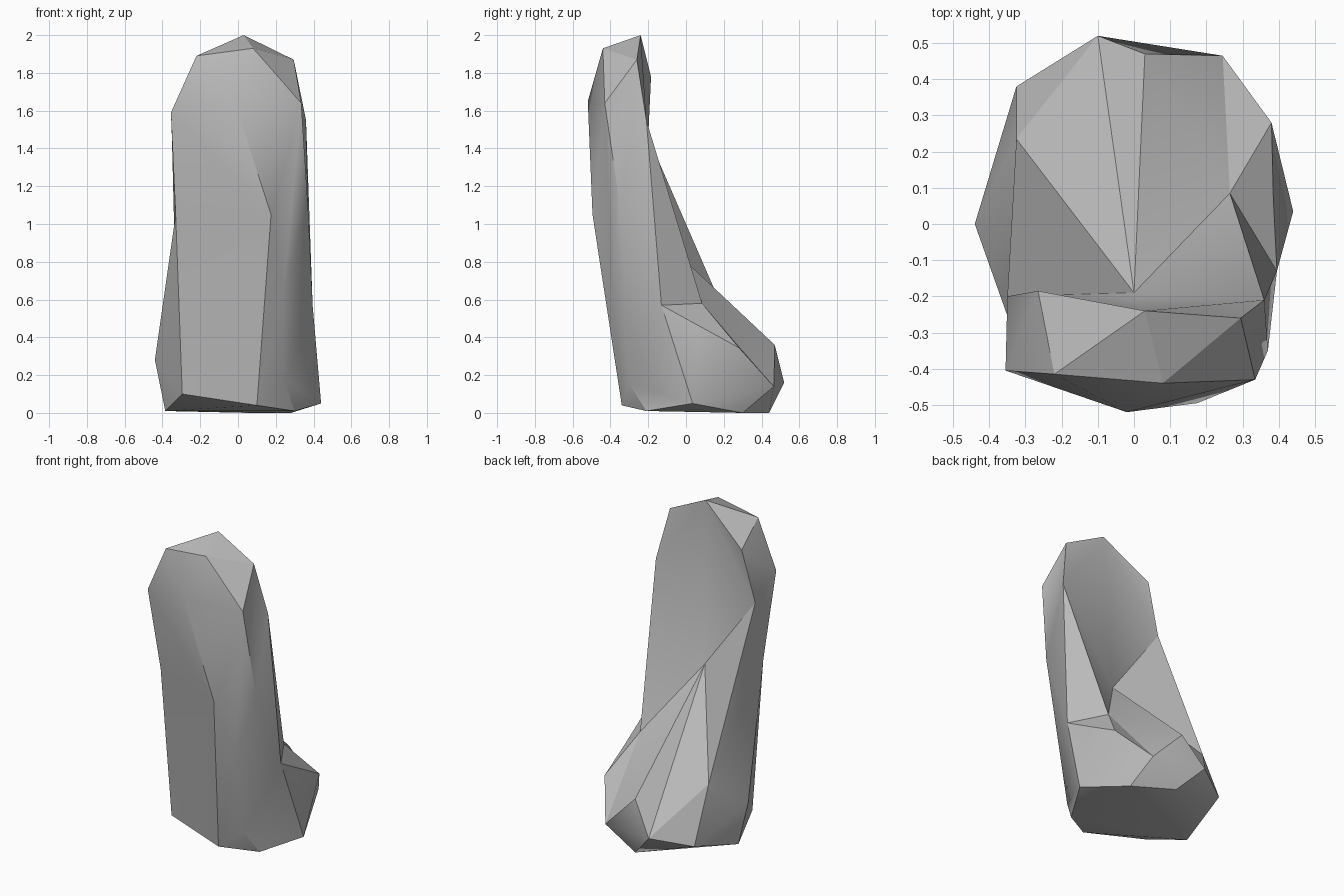
import bpy, bmesh, math
from mathutils import Vector

cube = bpy.data.objects.get("Cube")
if cube:
    bpy.data.objects.remove(cube, do_unlink=True)

# Stone colour
stone = bpy.data.materials.new("stone grey")
stone.use_nodes = True
grey = (0.5, 0.5, 0.5, 1)
stone.diffuse_color = grey
stone.node_tree.nodes["Principled BSDF"].inputs["Base Color"].default_value = grey

# Corners that stay put, grouped by region
crown = [(.03, -.24, 2), (.08, -.44, 1.93), (-.22, -.415, 1.89),
         (.295, -.26, 1.87), (-.265, -.185, 1.78)]
front = [(-.355, -.405, 1.59), (-.02, -.52, 1.65), (.335, -.43, 1.64),
         (-.295, -.25, .1), (.1, -.34, .04)]
base = [(.3, -.21, .01), (-.385, .02, .01), (.05, .44, 0), (.28, .3, 0)]

# Pressed corners: where they end up, and how far out they start (x, y)
pressed_back = [((.36, -.21, 1.55), (0, .3)),
                ((-.35, -.2, 1.46), (0, .3)),
                ((0, -.19, .98), (0, .65)),
                ((.265, .085, .58), (.215, .29)),
                ((-.325, .235, .46), (-.125, .215))]
pressed_heel = [((.03, .47, .36), (0, .13)),
                ((-.1, .52, .16), (0, .1)),
                ((.245, .465, .14), (.03, .08)),
                ((-.325, .38, .115), (-.1, .1)),
                ((.38, .28, .345), (.12, .1))]
pressed_sides = [((.385, .07, .46), (.143, 0)),
                 ((.395, -.13, .57), (.145, 0)),
                 ((.37, -.35, 1.1), (.08, -.03)),
                 ((.44, .035, .05), (.08, 0)),
                 ((-.44, 0, .28), (-.08, 0)),
                 ((-.33, -.31, 1.05), (-.17, 0))]
pressed_front = [((.175, -.495, 1.05), (0, -.08)),
                 ((.24, -.39, .65), (.07, -.13)),
                 ((.25, -.305, .16), (.08, -.09))]


def build_boulder(name):
    bm = bmesh.new()
    for corner in crown + front + base:
        bm.verts.new(corner)
    pressed = []
    for corner, (dx, dy) in pressed_back + pressed_heel + pressed_sides + pressed_front:
        target = Vector(corner)
        pressed.append((bm.verts.new(target + Vector((dx, dy, 0))), target))

    # Skin the convex blank, then press the corners inward
    bmesh.ops.convex_hull(bm, input=bm.verts[:])
    for vert, target in pressed:
        vert.co = target
    loose = [v for v in bm.verts if not v.link_faces]
    bmesh.ops.delete(bm, geom=loose, context='VERTS')
    bmesh.ops.recalc_face_normals(bm, faces=bm.faces[:])

    mesh = bpy.data.meshes.new(name)
    bm.to_mesh(mesh)
    bm.free()
    mesh.materials.append(stone)
    obj = bpy.data.objects.new(name, mesh)
    bpy.context.collection.objects.link(obj)
    return obj


boulder = build_boulder("standing_boulder")
bpy.ops.object.select_all(action='DESELECT')
boulder.select_set(True)
bpy.context.view_layer.objects.active = boulder
bpy.ops.object.shade_smooth_by_angle(angle=math.radians(30))
